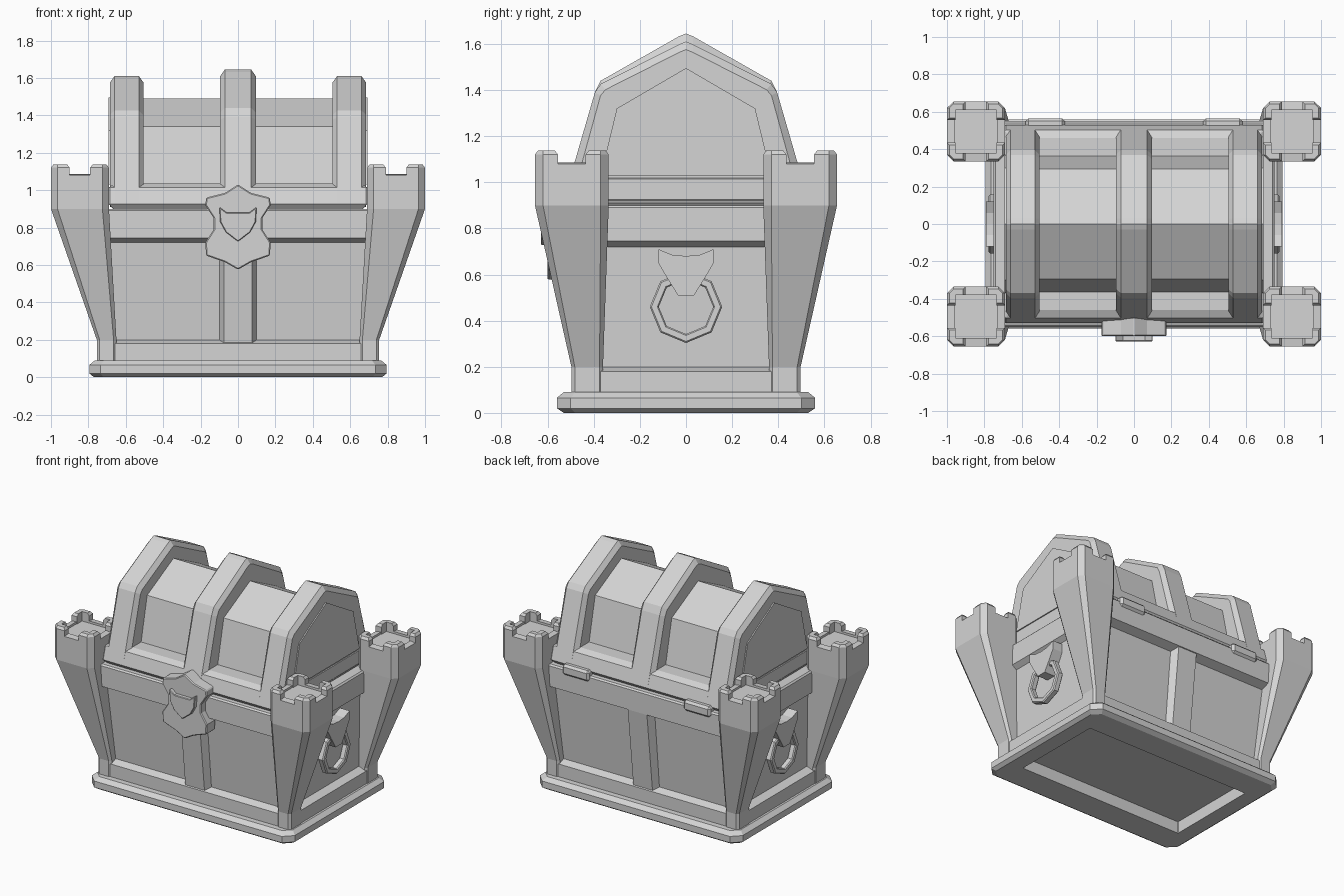
import bpy, bmesh, math

if "Cube" in bpy.data.objects:
    bpy.data.objects.remove(bpy.data.objects["Cube"], do_unlink=True)

stone = bpy.data.materials.new("stone_grey")
stone.use_nodes = True
GREY = (0.66, 0.66, 0.66, 1)
stone.diffuse_color = GREY
stone.node_tree.nodes["Principled BSDF"].inputs["Base Color"].default_value = GREY


def loft(name, rings, bevel=0):
    """Skin a list of equally long point rings and cap both ends."""
    bm = bmesh.new()
    rows = [[bm.verts.new(p) for p in ring] for ring in rings]
    n = len(rows[0])
    for a, b in zip(rows, rows[1:]):
        for i in range(n):
            j = (i + 1) % n
            bm.faces.new((a[i], a[j], b[j], b[i]))
    bm.faces.new(rows[0][::-1])
    bm.faces.new(rows[-1])
    bmesh.ops.recalc_face_normals(bm, faces=bm.faces)
    mesh = bpy.data.meshes.new(name)
    bm.to_mesh(mesh)
    bm.free()
    mesh.materials.append(stone)
    obj = bpy.data.objects.new(name, mesh)
    bpy.context.collection.objects.link(obj)
    if bevel:
        mod = obj.modifiers.new("bevel", 'BEVEL')
        mod.width = bevel
        mod.segments = 1
        mod.limit_method = 'ANGLE'
        mod.angle_limit = math.radians(40)


def rect(x0, x1, y0, y1, z, c):
    """Rectangle with cut corners."""
    return [(x0 + c, y0, z), (x1 - c, y0, z), (x1, y0 + c, z), (x1, y1 - c, z),
            (x1 - c, y1, z), (x0 + c, y1, z), (x0, y1 - c, z), (x0, y0 + c, z)]


def centred(hx, hy, z, c=0.03):
    return rect(-hx, hx, -hy, hy, z, c)


def mirrored(half):
    """Complete a half outline that runs from top centre to bottom centre."""
    return half + [(-a, b) for a, b in reversed(half) if a > 0]


def plate_x(name, outline, x0, x1):
    loft(name, [[(x, y, z) for y, z in outline] for x in (x0, x1)])


def plate_y(name, outline, y0, y1, bevel):
    loft(name, [[(x, y, z) for x, z in outline] for y in (y0, y1)], bevel)


# Plinth with a hollow underside
loft("plinth", [centred(.66, .34, .09, .005), centred(.66, .34, 0, .005),
                centred(.77, .53, 0, .05), centred(.795, .56, .02, .06),
                centred(.795, .56, .065, .06), centred(.765, .53, .09, .05)])

# Chest body: skirt, leaning walls and rim
loft("chest_body", [centred(.75, .49, .085), centred(.75, .49, .18),
                    centred(.695, .44, .2), centred(.715, .49, .72),
                    centred(.75, .55, .745), centred(.75, .55, .89),
                    centred(.74, .54, .9)])

# Upright struts on front and back walls, flush with skirt and rim
for s, name in ((-1, "front_strut"), (1, "back_strut")):
    loft(name, [[(-.1, s * (y - .05), z), (-.1, s * y, z), (-.075, s * out, z),
                 (.075, s * out, z), (.1, s * y, z), (.1, s * (y - .05), z)]
                for y, out, z in ((.44, .482, .185), (.492, .545, .75))])

# Corner towers with battlements
for sx, side in ((-1, "right"), (1, "left")):
    for sy, end in ((-1, "front"), (1, "back")):
        def place(ring):
            return [(sx * x, sy * y, z) for x, y, z in ring]
        label = end + "_" + side
        loft(label + "_tower", [place(r) for r in (
            rect(.65, .755, .36, .497, .085, .015), rect(.65, .755, .36, .497, .2, .015),
            rect(.69, 1, .335, .655, .9, .035), rect(.69, 1, .335, .655, 1.08, .035),
            rect(.73, .96, .38, .61, 1.085, .005), rect(.73, .96, .38, .61, 1.07, .005))])
        for mx in (-1, 1):
            for my in (-1, 1):
                def corner(z, d):
                    pts = [(.035, d), (.1 - d, d), (.1 - d, .045), (.045, .045),
                           (.045, .1 - d), (d, .1 - d), (d, .035)]
                    return place([(.845 + mx * (.155 - a), .495 + my * (.16 - b), z)
                                  for a, b in pts])
                loft(label + "_merlon", [corner(1.07, 0), corner(1.12, 0), corner(1.137, .013)])

# Lid: bottom frame, recessed roof, three ribs and end panels
loft("lid_frame", [centred(.665, .505, .895, .005), centred(.69, .53, .925, .005),
                   centred(.69, .503, 1.015, .005), centred(.66, .46, 1.035, .005)])
roof = mirrored([(0, 1.49), (.295, 1.34), (.37, 1.0)])
plate_x("lid_roof", roof, -.68, .68)


def rib_outline(d, drop):
    return mirrored([(0, 1.645 - drop - d), (.03, 1.633 - drop - d),
                     (.37 - d * .6, 1.44 - drop * .4 - d * .7),
                     (.395 - d * .7, 1.39 - d * .4), (.53 - d, .925), (.5, .91)])


def rib(name, x0, x1, drop):
    rings = [(x0, .035), (x0 + .025, 0), (x1 - .025, 0), (x1, .035)]
    loft(name, [[(x, y, z) for y, z in rib_outline(d, drop)] for x, d in rings])


rib("middle_rib", -.095, .095, 0)
end_panel = mirrored([(0, 1.495), (.3, 1.32), (.37, 1.03)])
for s, side in ((-1, "right"), (1, "left")):
    rib(side + "_rib", min(s * .505, s * .685), max(s * .505, s * .685), .035)
    plate_x(side + "_lid_panel", end_panel, s * .66, s * .693)

# Front clasp with emblem shield
clasp = mirrored([(0, 1.03), (.07, .985), (.17, .96), (.175, .92), (.13, .85),
                  (.13, .79), (.175, .72), (.17, .65), (.07, .615), (0, .575)])
plate_y("clasp", clasp, -.5, -.6, .006)
emblem = mirrored([(0, .88), (.06, .88), (.1, .91), (.095, .83), (.065, .775), (0, .725)])
plate_y("clasp_emblem", emblem, -.59, -.628, .004)

# Side handles: bracket and hanging ring
bracket = mirrored([(0, .68), (.06, .685), (.12, .71), (.12, .65), (.085, .59), (.035, .51)])
section = [(.157, .015), (.15, .022), (.124, .022), (.118, .015),
           (.118, -.015), (.124, -.022), (.15, -.022), (.157, -.015)]
for s, side in ((-1, "right"), (1, "left")):
    plate_x(side + "_handle_bracket", bracket, s * .69, s * .79)
    rings = []
    for k in range(9):
        a = k * math.tau / 8
        rings.append([(s * (.755 + t), r * math.sin(a), .46 + r * math.cos(a))
                      for r, t in section])
    loft(side + "_handle_ring", rings)

# Back hinges
for s, side in ((-1, "right"), (1, "left")):
    plate_y(side + "_hinge", [(s * .37, .86), (s * .58, .86), (s * .58, .935), (s * .37, .935)],
            .5, .565, .015)
